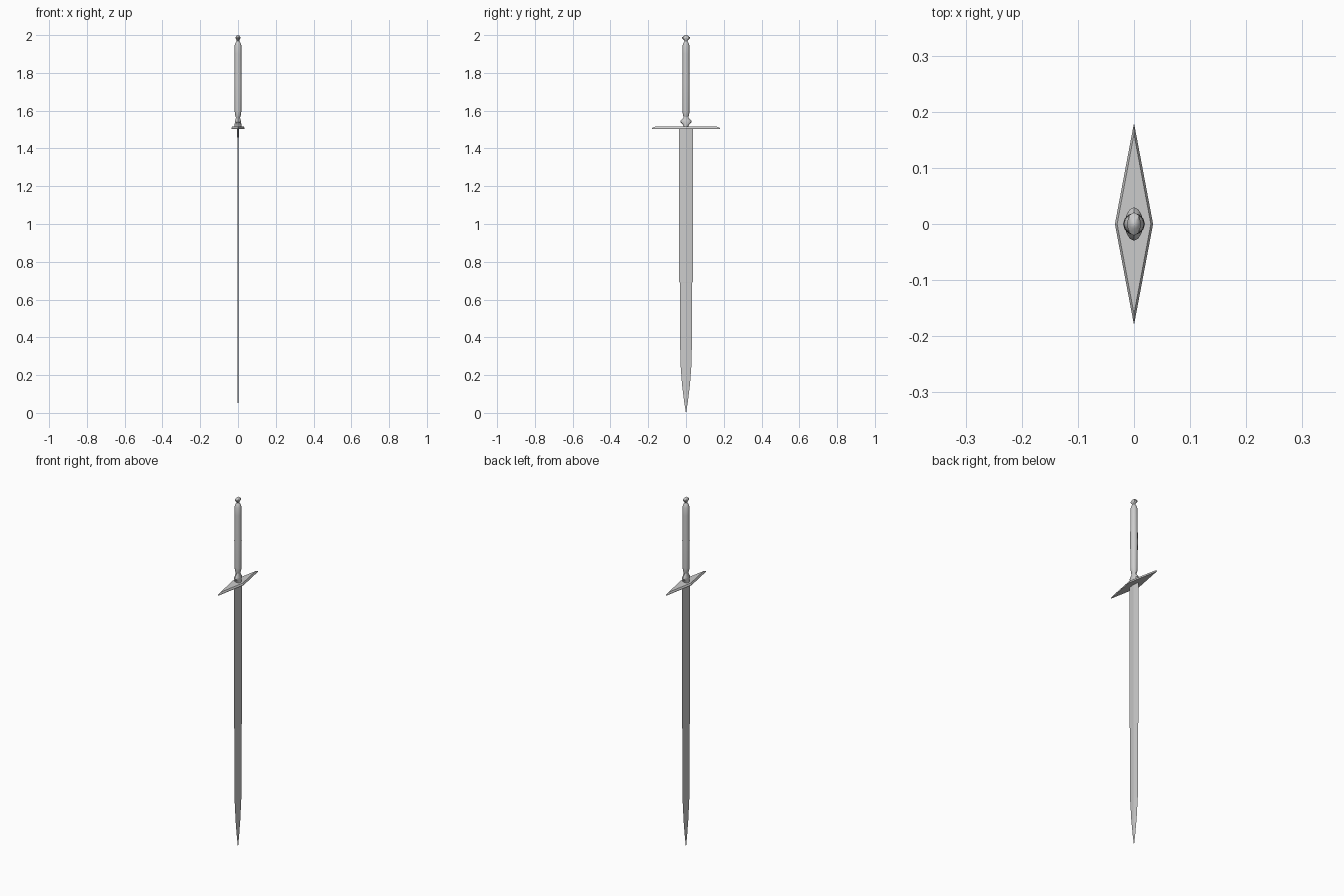
import bpy, bmesh
from math import cos, sin, pi


def loft(name, rings, sides, smooth=None):
    """Skin elliptical rings (z, half x, half y) and cap both ends."""
    bm = bmesh.new()
    loops = []
    for z, rx, ry in rings:
        loops.append([bm.verts.new((rx * cos(2 * pi * i / sides),
                                    ry * sin(2 * pi * i / sides), z))
                      for i in range(sides)])
    for a, b in zip(loops, loops[1:]):
        for i in range(sides):
            j = (i + 1) % sides
            bm.faces.new((a[i], a[j], b[j], b[i]))
    bm.faces.new(loops[0][::-1])
    bm.faces.new(loops[-1])
    bmesh.ops.remove_doubles(bm, verts=bm.verts, dist=1e-6)
    bmesh.ops.recalc_face_normals(bm, faces=bm.faces)
    mesh = bpy.data.meshes.new(name)
    bm.to_mesh(mesh)
    bm.free()
    obj = bpy.data.objects.new(name, mesh)
    bpy.context.collection.objects.link(obj)
    if smooth:
        bpy.ops.object.select_all(action='DESELECT')
        obj.select_set(True)
        bpy.context.view_layer.objects.active = obj
        bpy.ops.object.shade_smooth_by_angle(angle=smooth)
    return obj


# Blade: thin diamond section with a central ridge
loft("blade", [(0.0, 0.0003, 0.0005), (0.06, 0.0015, 0.010), (0.15, 0.0025, 0.021),
               (0.27, 0.003, 0.030), (0.69, 0.0035, 0.033),
               (0.692, 0.0035, 0.036), (1.507, 0.004, 0.036)], 4)

# Guard: flat rhombus plate with a bevelled top
loft("guard", [(1.504, 0.034, 0.18), (1.509, 0.034, 0.18), (1.516, 0.030, 0.16)], 4)

# Collar: flattened bulge between guard and grip
loft("collar", [(1.513, 0.019, 0.012), (1.526, 0.018, 0.016), (1.540, 0.016, 0.030),
                (1.547, 0.015, 0.028), (1.562, 0.011, 0.014), (1.572, 0.012, 0.013)],
     12, 0.6)

# Grip: long, gently swelling handle
loft("grip", [(1.565, 0.011, 0.012), (1.580, 0.016, 0.017), (1.60, 0.018, 0.018),
              (1.75, 0.0195, 0.0195), (1.90, 0.0185, 0.0185), (1.945, 0.018, 0.018),
              (1.960, 0.013, 0.013), (1.968, 0.008, 0.008)], 12, 0.6)

# Pommel: small faceted knob, wider from the side
loft("pommel", [(1.962, 0.007, 0.007), (1.972, 0.007, 0.009), (1.983, 0.013, 0.021),
                (1.988, 0.013, 0.021), (1.997, 0.007, 0.009), (2.0, 0.002, 0.003)],
     8, 0.6)
